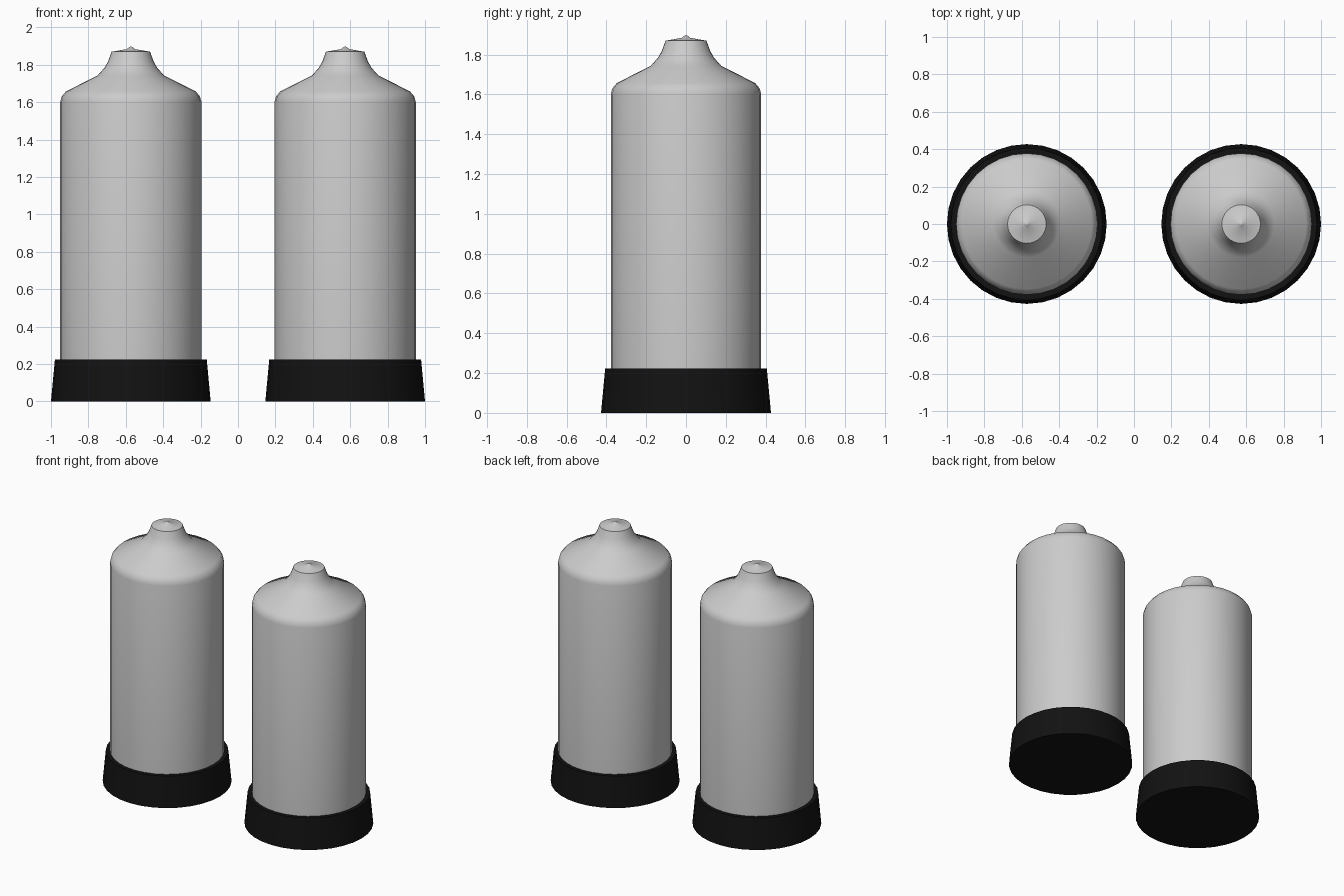
import bpy, bmesh, math

if "Cube" in bpy.data.objects:
    bpy.data.objects.remove(bpy.data.objects["Cube"])

SIDES = 32

black = bpy.data.materials.new("black")
black.diffuse_color = (0.006, 0.006, 0.006, 1)
black.use_nodes = True
black.node_tree.nodes["Principled BSDF"].inputs["Base Color"].default_value = black.diffuse_color


def lathe(name, profile, x, material=None):
    """Revolve (radius, z) points around a vertical axis at x."""
    bm = bmesh.new()
    rings = []
    for r, z in profile:
        if r == 0:
            rings.append([bm.verts.new((0, 0, z))] * SIDES)
        else:
            rings.append([bm.verts.new((r * math.cos(a), r * math.sin(a), z))
                          for a in (2 * math.pi * i / SIDES for i in range(SIDES))])
    for low, high in zip(rings, rings[1:]):
        for i in range(SIDES):
            j = (i + 1) % SIDES
            corners = dict.fromkeys((low[i], low[j], high[j], high[i]))
            bm.faces.new(list(corners))
    bmesh.ops.recalc_face_normals(bm, faces=bm.faces)
    mesh = bpy.data.meshes.new(name)
    bm.to_mesh(mesh)
    bm.free()
    obj = bpy.data.objects.new(name, mesh)
    bpy.context.collection.objects.link(obj)
    obj.location.x = x
    if material:
        mesh.materials.append(material)
    bpy.ops.object.select_all(action='DESELECT')
    obj.select_set(True)
    bpy.context.view_layer.objects.active = obj
    bpy.ops.object.shade_smooth_by_angle(angle=math.radians(45))
    return obj


# Tapered foot, closed underneath, with a narrow rim around the body
base_profile = [(0, 0), (0.427, 0), (0.406, 0.224), (0.378, 0.224)]

# Straight cylinder, rounded shoulder, cone, neck and small pointed cap
body_profile = [(0.378, 0.222), (0.378, 1.60), (0.37, 1.63), (0.348, 1.657),
                (0.178, 1.743), (0.14, 1.785), (0.121, 1.82), (0.103, 1.870),
                (0.022, 1.884), (0.01, 1.894), (0, 1.898)]

for side, x in (("left", -0.573), ("right", 0.573)):
    lathe(side + "_base", base_profile, x, black)
    lathe(side + "_body", body_profile, x)
